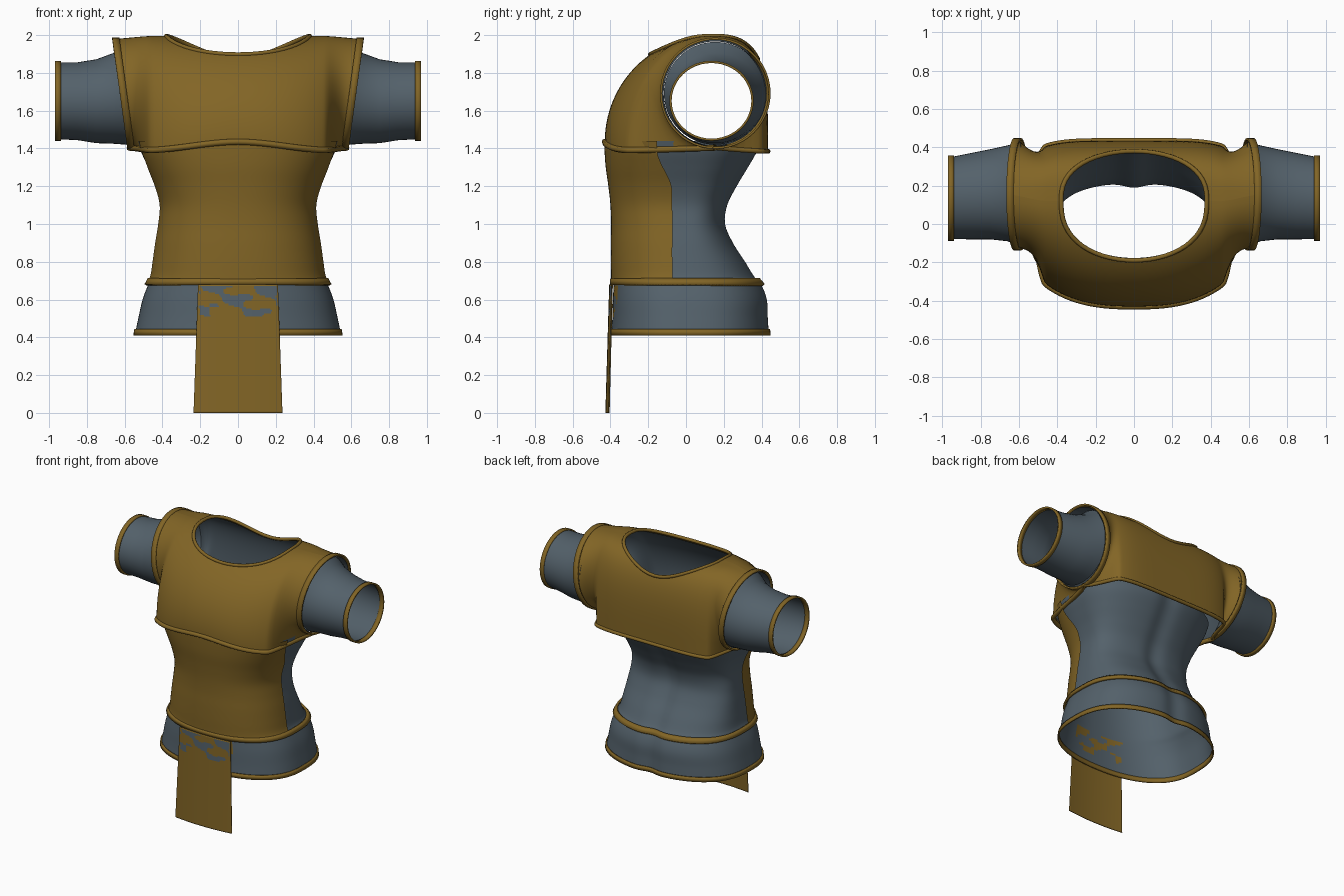
import bpy
from math import sin, cos, acos, pi, sqrt, exp, radians

cube = bpy.data.objects.get("Cube")
if cube:
    bpy.data.objects.remove(cube)


def material(name, rgb):
    m = bpy.data.materials.new(name)
    m.use_nodes = True
    m.diffuse_color = (*rgb, 1)
    m.node_tree.nodes["Principled BSDF"].inputs["Base Color"].default_value = (*rgb, 1)
    return m


GOLD = material("ochre_cloth", (0.225, 0.131, 0.019))
BLUE = material("slate_cloth", (0.088, 0.12, 0.146))


def loft(name, rows, mat, closed=True, thick=0):
    """Skin a list of equal-length point rows into a smooth sheet."""
    n = len(rows[0])
    verts = [p for row in rows for p in row]
    faces = []
    for i in range(len(rows) - 1):
        for j in range(n if closed else n - 1):
            k = (j + 1) % n
            faces.append((i * n + j, i * n + k, (i + 1) * n + k, (i + 1) * n + j))
    mesh = bpy.data.meshes.new(name)
    mesh.from_pydata(verts, [], faces)
    mesh.materials.append(mat)
    ob = bpy.data.objects.new(name, mesh)
    bpy.context.collection.objects.link(ob)
    if thick:
        mod = ob.modifiers.new("thickness", "SOLIDIFY")
        mod.thickness = thick
        mod.offset = 0
    bpy.ops.object.select_all(action="DESELECT")
    ob.select_set(True)
    bpy.context.view_layer.objects.active = ob
    bpy.ops.object.shade_smooth_by_angle(angle=radians(40))
    return ob


def piping(name, points, radius, cyclic):
    """Round cord along a path."""
    cu = bpy.data.curves.new(name, "CURVE")
    cu.dimensions = "3D"
    cu.bevel_depth = radius
    cu.bevel_resolution = 2
    sp = cu.splines.new("POLY")
    sp.points.add(len(points) - 1)
    for p, co in zip(sp.points, points):
        p.co = (*co, 1)
    sp.use_cyclic_u = cyclic
    cu.materials.append(GOLD)
    bpy.context.collection.objects.link(bpy.data.objects.new(name, cu))


def smooth(u):
    u = max(0, min(1, u))
    return u * u * (3 - 2 * u)


def wear(ob, mat):
    """Irregular worn patches just below the belt at the front."""
    ob.data.materials.append(mat)
    for f in ob.data.polygons:
        x, y, z = f.center
        wave = sin(24 * x + 35 * z) + sin(62 * z - 17 * x + 2) + 0.6 * sin(52 * x + 80 * z)
        if y < -0.3 and abs(x) < 0.205 and 0.51 < z < 0.668 and wave + 4 * (z - 0.6) > 0.15:
            f.material_index = 1


# Torso sections: height, half width, front y, back y
BODY = [(0.42, 0.545, -0.395, 0.445), (0.5, 0.528, -0.39, 0.44), (0.6, 0.505, -0.387, 0.435),
        (0.68, 0.475, -0.383, 0.405), (0.72, 0.455, -0.383, 0.37), (0.8, 0.442, -0.385, 0.32),
        (0.9, 0.428, -0.385, 0.255), (1.0, 0.412, -0.383, 0.213), (1.1, 0.404, -0.387, 0.225),
        (1.2, 0.43, -0.398, 0.275), (1.3, 0.475, -0.412, 0.335), (1.38, 0.512, -0.418, 0.38),
        (1.44, 0.53, -0.42, 0.4)]


def slope(i, k):
    a, b = BODY[max(i - 1, 0)], BODY[min(i + 1, len(BODY) - 1)]
    return (b[k] - a[k]) / (b[0] - a[0])


def body_at(z):
    """Smooth cubic blend between the torso sections."""
    i = max(j for j in range(len(BODY) - 1) if BODY[j][0] <= z or j == 0)
    a, b = BODY[i], BODY[i + 1]
    h = b[0] - a[0]
    t = (z - a[0]) / h
    return [a[k] + (b[k] - a[k]) * smooth(t) + h * t * (1 - t) * (slope(i, k) * (1 - t) - slope(i + 1, k) * t)
            for k in (1, 2, 3)]


def body_ring(z, off=0, start=0, end=2 * pi, n=144):
    """Torso outline; angles 0 to pi run across the front."""
    w, yf, yb = body_at(max(z, 0.42))
    ring = []
    for i in range(n):
        a = start + (end - start) * i / n
        c, s = cos(a), sin(a)
        x = (w + off) * abs(c) ** 0.9 * (1 if c > 0 else -1)
        if s >= 0:
            y = (yf - off) * s ** 0.78
        else:
            y = (yb + off) * abs(s) ** 0.75 - 0.022 * exp(-(x / 0.07) ** 2)
        ring.append((x, y, z))
    return ring


# Shirt body and front panel
shirt = loft("shirt_body", [body_ring(0.42 + 1.02 * i / 72) for i in range(73)], BLUE)
wear(shirt, GOLD)
panel = []
for z in [0.69 + 0.75 * i / 36 for i in range(37)]:
    a = radians(6.5 + 9 * smooth((z - 1.18) / 0.22))
    panel.append(body_ring(z, 0.013, a, pi - a + (pi - 2 * a) / 48, 49))
loft("front_panel", panel, GOLD, closed=False)

# Waist and bottom bands
loft("waist_band", [body_ring(z, 0.012) for z in (0.677, 0.71)], GOLD, thick=0.016)
loft("bottom_band", [body_ring(z, 0.004) for z in (0.41, 0.443)], GOLD, thick=0.01)

# Yoke: sections across x, each running from hem up to the neckline or shoulder ridge
NECK, EDGE, STEPS, RIDGE = 0.38, 0.58, 24, 0.12
half = [NECK * sin(pi / 2 * i / 14) for i in range(15)] + [NECK + (EDGE - NECK) * i / 16 for i in range(1, 17)]
stations = [-x for x in reversed(half[1:])] + half


def yoke_section(x, side, inset):
    ax = abs(x)
    s = sqrt(max(0, 1 - (ax / NECK) ** 2)) ** 0.8
    if side < 0:
        yn, power = RIDGE - 0.31 * s, 1
        yh = 0.1 - 0.53 * sqrt(1 - (ax / 0.66) ** 2.6)
        zh = 1.435 - 0.045 * smooth(ax / 0.5)
    else:
        yn, power = RIDGE + 0.26 * s, 0.6
        yh = 0.1 + 0.335 * sqrt(1 - (ax / 0.66) ** 5)
        zh = 1.385
    top = acos(((yn - RIDGE) / (yh - RIDGE)) ** (1 / power))
    w = smooth((ax - 0.46) / (EDGE - 0.46))
    pts = []
    for j in range(STEPS + 1):
        t = top * j / STEPS
        b = pi * j / STEPS - pi / 2
        y = RIDGE + (yh - RIDGE) * max(0, cos(t)) ** power
        z = zh + (1.995 - zh) * sin(t) ** power
        y = y * (1 - w) + (0.155 + side * 0.285 * cos(b)) * w
        z = z * (1 - w) + (1.692 + 0.288 * sin(b)) * w
        px = ax + 0.08 * w * (z - 1.41) / 0.57
        y = 0.13 + (y - 0.13) * (1 - 2.5 * inset)
        z = 1.65 + (z - 1.65) * (1 - 2.5 * inset)
        pts.append((px if x > 0 else -px, y, z))
    return pts


for label, mat, inset in (("yoke", GOLD, 0), ("shirt_chest", BLUE, 0.016)):
    for part, side in (("front", -1), ("back", 1)):
        loft(label + "_" + part, [yoke_section(x, side, inset) for x in stations], mat, closed=False)

# Yoke trims
front = [yoke_section(x, -1, 0) for x in stations]
back = [yoke_section(x, 1, 0) for x in stations]
inner = [i for i, x in enumerate(stations) if abs(x) <= NECK + 0.001]
piping("neck_trim", [front[i][-1] for i in inner] + [back[i][-1] for i in reversed(inner[1:-1])], 0.012, True)
piping("front_hem_trim", [s[0] for s in front], 0.016, False)
piping("back_hem_trim", [s[0] for s in back], 0.013, False)

# Sleeves: x, centre y, centre z, y radius, z radius
SLEEVE = [(0.59, 0.155, 1.692, 0.272, 0.272), (0.66, 0.16, 1.665, 0.25, 0.24),
          (0.75, 0.155, 1.65, 0.235, 0.222), (0.85, 0.145, 1.65, 0.225, 0.206),
          (0.96, 0.135, 1.652, 0.213, 0.203)]


def hoop(x, cy, cz, ry, rz, lean=0):
    return [(x + lean * sin(a), cy + ry * cos(a), cz + rz * sin(a))
            for a in (2 * pi * i / 48 for i in range(48))]


for label, sgn in (("left", 1), ("right", -1)):
    def flip(rows):
        return [[(sgn * x, y, z) for x, y, z in r] for r in rows]
    loft(label + "_sleeve", flip([hoop(*s) for s in SLEEVE]), BLUE)
    loft(label + "_cuff", flip([hoop(x, 0.135, 1.652, 0.217, 0.206) for x in (0.938, 0.97)]), GOLD, thick=0.012)
    loft(label + "_armhole_band", flip([hoop(x, 0.155, 1.692, 0.287, 0.289, 0.04)
                                        for x in (0.588, 0.626)]), GOLD, thick=0.012)

# Hanging cloth
rows = []
for i in range(81):
    z = 0.68 * i / 80
    w = 0.235 - 0.035 * z
    rows.append([(w * u, -0.424 + 0.03 * z + 0.3 * (w * u) ** 2, z)
                 for u in (j / 30 - 1 for j in range(61))])
cloth = loft("hanging_cloth", rows, GOLD, closed=False, thick=0.006)
wear(cloth, BLUE)
